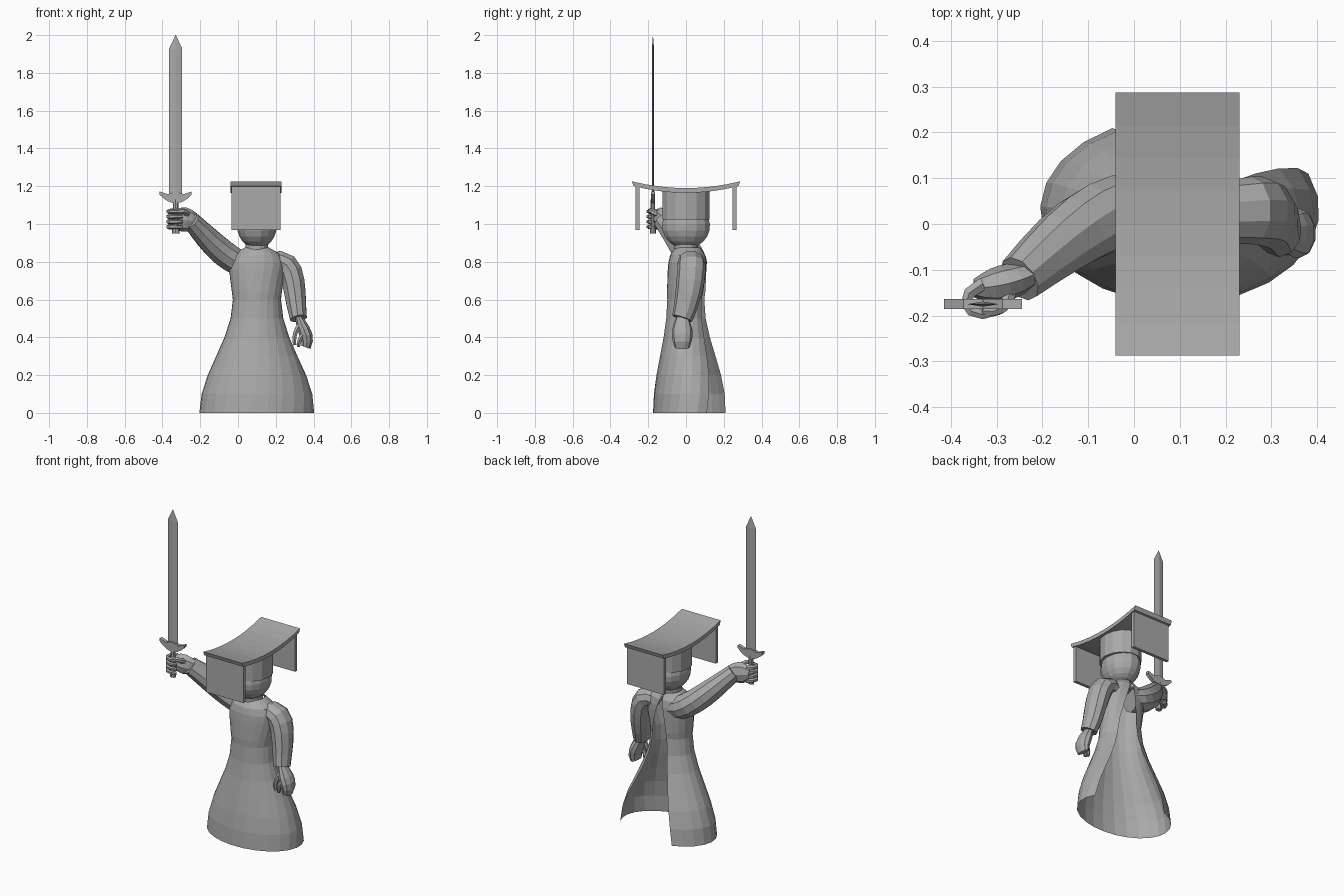
import bpy, bmesh
from math import cos, sin, radians, pi
from mathutils import Vector

cube = bpy.data.objects.get("Cube")
if cube:
    bpy.data.objects.remove(cube, do_unlink=True)

shade = 0.4
grey = bpy.data.materials.new("plain grey")
grey.use_nodes = True
grey.diffuse_color = (shade, shade, shade, 1)
grey.node_tree.nodes["Principled BSDF"].inputs["Base Color"].default_value = grey.diffuse_color


def mix(start, end, t):
    return start + (end - start) * t


def steps(count):
    return [i / count for i in range(count + 1)]


def loft(name, rings, closed=True):
    """Skin a list of point rings; closed rings also get end caps."""
    bm = bmesh.new()
    loops = [[bm.verts.new(point) for point in ring] for ring in rings]
    sides = len(loops[0])
    for lower, upper in zip(loops, loops[1:]):
        for i in range(sides if closed else sides - 1):
            j = (i + 1) % sides
            bm.faces.new((lower[i], lower[j], upper[j], upper[i]))
    if closed:
        bm.faces.new(loops[0])
        bm.faces.new(loops[-1])
    bmesh.ops.recalc_face_normals(bm, faces=bm.faces[:])
    mesh = bpy.data.meshes.new(name)
    bm.to_mesh(mesh)
    bm.free()
    mesh.materials.append(grey)
    bpy.context.collection.objects.link(bpy.data.objects.new(name, mesh))


def ellipse(x, y, z, radius_x, radius_y, sides=14):
    angles = [i * 2 * pi / sides for i in range(sides)]
    return [(x + radius_x * cos(a), y + radius_y * sin(a), z) for a in angles]


def bezier(controls, t):
    points = [Vector(point) for point in controls]
    while len(points) > 1:
        points = [a.lerp(b, t) for a, b in zip(points, points[1:])]
    return points[0]


def tube(name, controls, start, end, swell=0, flat=1, sides=6, count=5, ref=(0, 1, 0)):
    """Limb along a curve, tapering from start to end and swelling midway."""
    rings = []
    for t in steps(count):
        centre = bezier(controls, t)
        ahead, behind = bezier(controls, min(t + .01, 1)), bezier(controls, max(t - .01, 0))
        along = (ahead - behind).normalized()
        wide = (Vector(ref) - along * along.dot(Vector(ref))).normalized()
        thin = along.cross(wide) * flat
        radius = mix(start, end, t) + swell * sin(pi * t)
        angles = [i * 2 * pi / sides for i in range(sides)]
        rings.append([centre + (wide * cos(a) + thin * sin(a)) * radius for a in angles])
    loft(name, rings)


# The body stands off the middle, balanced by the raised sword
body_x = .1


def gown_ring(z, radius_x, radius_y, y, left_edge, right_edge):
    """Open ring running round the front from one back edge to the other."""
    angles = [radians(mix(left_edge, right_edge, t)) for t in steps(18)]
    return [(body_x + radius_x * cos(a), y + radius_y * sin(a), z) for a in angles]


# Gown: bell skirt with a wide back opening that closes towards the neck
gown = []
waist_z, neck_z = .6, .875
for t in steps(6):
    bell = (1 + cos(pi * t)) / 2
    gown.append(gown_ring(waist_z * t, mix(.128, .305, bell), mix(.1, .205, bell),
                          mix(0, .03, bell), mix(23, 55, t), mix(-241, -255, t)))
for t in steps(7)[1:]:
    shoulder = t ** 8
    gown.append(gown_ring(mix(waist_z, neck_z, t),
                          mix(.128, .165, t) * (1 - .6 * shoulder),
                          .103 * (1 - .35 * shoulder),
                          .01 * t, mix(55, 90, t), mix(-255, -270, t)))
loft("gown", gown, closed=False)

# Neck and rounded head
loft("neck", [ellipse(body_x, 0, z, .06, .065) for z in (.83, .92)])
tilts = [radians(mix(-75, 20, t)) for t in steps(6)]
loft("head", [ellipse(body_x, 0, .99 + .12 * sin(a), .105 * cos(a), .13 * cos(a))
              for a in tilts])

# Hat: crown, sagging board and hanging panels
loft("hat_crown", [ellipse(body_x, 0, z, .116, .128) for z in (1.025, 1.172)])
board_left, board_right = .23, -.04
spread = [t * 2 - 1 for t in steps(8)]
board = [(.287 * u, 1.19 + .036 * u * u) for u in spread]
board += [(y * .97, z - .025) for y, z in reversed(board)]
loft("hat_board", [[(x, y, z) for y, z in board] for x in (board_right, board_left)])
for label, y in (("front", -.267), ("back", .247)):
    corners = [(y, .967), (y + .02, .967), (y + .02, 1.2), (y, 1.2)]
    loft("hat_panel_" + label, [[(x, *corner) for corner in corners]
                                for x in (board_right + .006, board_left - .006)])

# Left arm, hanging beside the skirt
tube("left_sleeve", [(.17, .02, .79), (.31, .04, .85), (.29, .03, .65), (.32, -.02, .5)],
     .065, .055, swell=.015, flat=.85, sides=10, count=7)
tube("left_palm", [(.32, -.02, .51), (.34, -.02, .45), (.38, -.02, .4), (.36, -.02, .347)],
     .03, .04, swell=.02, flat=.65, sides=10)
tube("left_thumb", [(.33, -.04, .47), (.29, -.06, .42), (.3, -.05, .36)], .016, .01)
tube("left_finger", [(.35, -.05, .42), (.32, -.06, .39), (.32, -.05, .35)], .016, .01)

# Right arm, raised to hold the sword
tube("right_sleeve", [(.05, .03, .78), (-.05, .05, .8), (-.14, -.02, .9), (-.25, -.12, 1.02)],
     .075, .055, swell=.015, flat=.9, sides=10, count=7)
tube("right_palm", [(-.23, -.11, 1.01), (-.3, -.14, 1.03), (-.35, -.14, 1.03)],
     .03, .02, swell=.015, flat=1.6, sides=8)

# Curled fingers and thumb round the grip
across = (0, 0, 1)
for i in range(4):
    z = .985 + .027 * i
    tube("right_finger_" + "abcd"[i],
         [(-.33, -.13, z), (-.4, -.16, z), (-.36, -.22, z), (-.295, -.19, z)],
         .016, .01, ref=across)
tube("right_thumb", [(-.27, -.13, 1.04), (-.27, -.2, 1.08), (-.33, -.19, 1.07)],
     .018, .01, ref=across)

# Sword: grip with pommel, curved guard and diamond-section blade
sword_x, sword_y = -.33, -.175
loft("sword_pommel", [ellipse(sword_x, sword_y, z, .02, .016, sides=8) for z in (.95, .975)])
loft("sword_grip", [ellipse(sword_x, sword_y, z, .015, .012, sides=8) for z in (.97, 1.13)])
guard = [(u, 1.11 + .045 * u * u) for u in spread]
guard += [(u, 1.165 + .007 * cos(2 * pi * u)) for u in reversed(spread)]
loft("sword_guard", [[(sword_x + .085 * u, sword_y + side, z) for u, z in guard]
                     for side in (-.011, .011)])
blade = [(1.15, .034), (1.93, .034), (2, .001)]
loft("sword_blade", [ellipse(sword_x, sword_y, z, width, width / 6, sides=4)
                     for z, width in blade])
